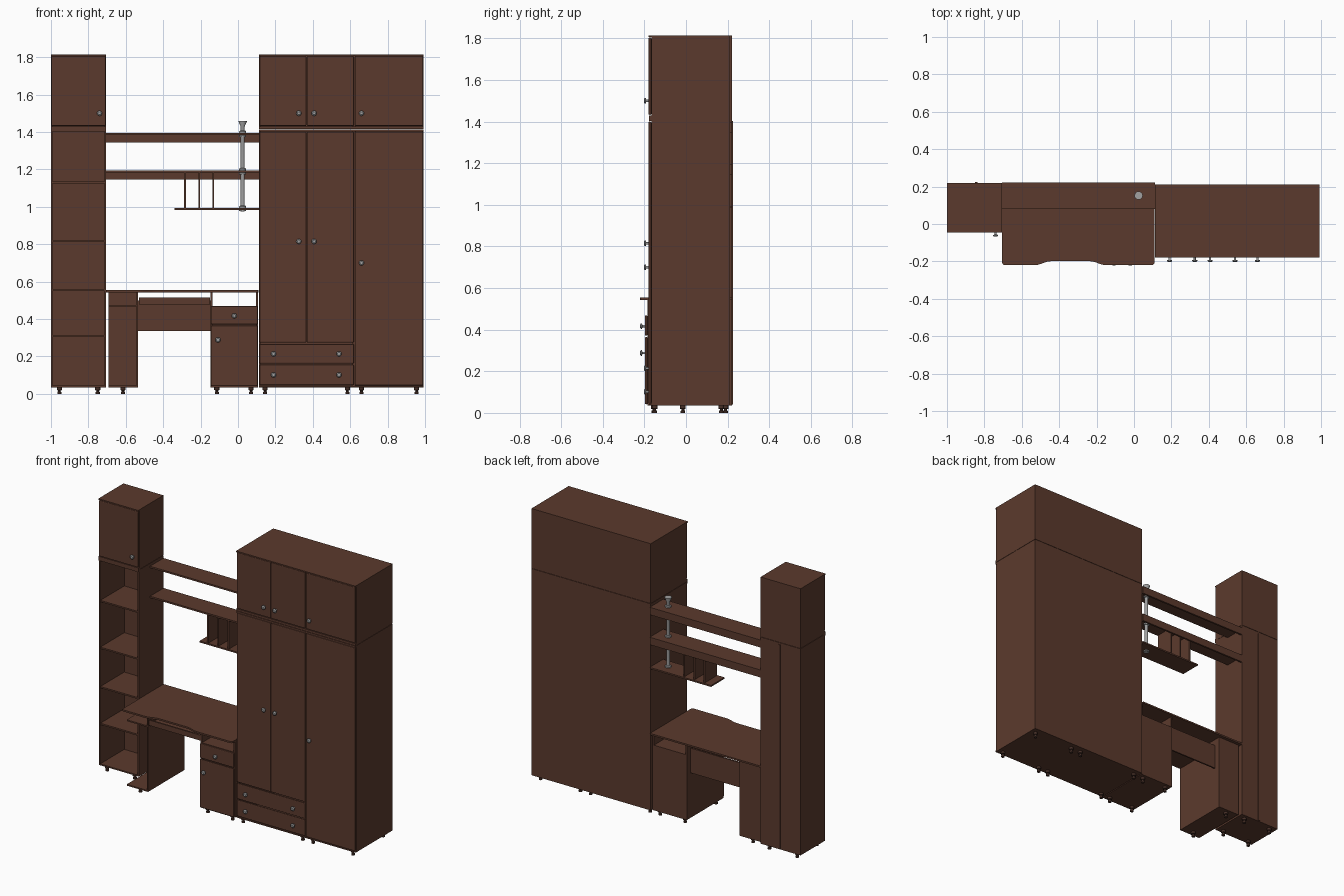
import bpy, bmesh, math

if "Cube" in bpy.data.objects:
    bpy.data.objects.remove(bpy.data.objects["Cube"])

def material(name, rgb):
    m = bpy.data.materials.new(name)
    m.diffuse_color = (*rgb, 1)
    m.use_nodes = True
    m.node_tree.nodes["Principled BSDF"].inputs["Base Color"].default_value = m.diffuse_color
    return m

WOOD = material("walnut brown", (0.105, 0.042, 0.026))
METAL = material("satin metal", (0.36, 0.36, 0.36))
DARK = material("dark brown feet", (0.06, 0.028, 0.02))

def finish(name, bm, mat):
    bmesh.ops.recalc_face_normals(bm, faces=bm.faces)
    me = bpy.data.meshes.new(name)
    bm.to_mesh(me)
    bm.free()
    me.materials.append(mat)
    ob = bpy.data.objects.new(name, me)
    bpy.context.collection.objects.link(ob)
    return ob

def box(name, x0, x1, y0, y1, z0, z1, mat=WOOD, bevel=0):
    bm = bmesh.new()
    bmesh.ops.create_cube(bm, size=1)
    for v in bm.verts:
        v.co = (x1 if v.co.x > 0 else x0, y1 if v.co.y > 0 else y0, z1 if v.co.z > 0 else z0)
    ob = finish(name, bm, mat)
    if bevel:
        b = ob.modifiers.new("bevel", 'BEVEL')
        b.width, b.segments = bevel, 2
    return ob

def lathe(name, loc, profile, mat, n=16, facing_front=False):
    """Turned part from (radius, height) pairs, standing up or pointing to -y."""
    bm = bmesh.new()
    rings = []
    for r, h in profile:
        ring = []
        for i in range(n):
            a = 2 * math.pi * i / n
            p = (r * math.cos(a), r * math.sin(a), h)
            if facing_front:
                p = (p[0], -h, p[1])
            ring.append(bm.verts.new(p))
        rings.append(ring)
    for a, b in zip(rings, rings[1:]):
        for i in range(n):
            bm.faces.new((a[i], a[(i + 1) % n], b[(i + 1) % n], b[i]))
    bm.faces.new(rings[0])
    bm.faces.new(rings[-1])
    ob = finish(name, bm, mat)
    ob.location = loc
    for p in ob.data.polygons:
        p.use_smooth = len(p.vertices) == 4
    ob.data.set_sharp_from_angle(angle=math.radians(35))
    return ob

def knob(x, y, z):
    lathe("knob", (x, y, z), [(.006, 0), (.006, .012), (.014, .013), (.014, .018), (.008, .023)],
          METAL, 14, True)

def foot(x, y):
    lathe("foot", (x, y, 0), [(.011, 0), (.011, .01), (.007, .012), (.007, .018), (.014, .02), (.014, .036)],
          DARK, 14)

def carcass(name, x0, x1, y0, y1, z0, z1, t=.009, sides="LRTBK"):
    """Open-fronted cabinet made from boards."""
    if "L" in sides: box(name + "_left_side", x0, x0 + t, y0, y1, z0, z1)
    if "R" in sides: box(name + "_right_side", x1 - t, x1, y0, y1, z0, z1)
    if "T" in sides: box(name + "_top", x0, x1, y0, y1, z1 - t, z1)
    if "B" in sides: box(name + "_bottom", x0, x1, y0, y1, z0, z0 + t)
    if "K" in sides: box(name + "_back", x0, x1, y1 - .004, y1, z0, z1)

def front(name, x0, x1, y, z0, z1):
    box(name, x0 + .0015, x1 - .0015, y, y + .013, z0 + .0015, z1 - .0015, bevel=.005)

# Wardrobe: two lower modules and two top boxes
for tag, x0, x1 in (("double", .112, .622), ("single", .622, .993)):
    carcass(tag + "_wardrobe", x0, x1, -.166, .212, .035, 1.414)
    carcass(tag + "_top_box", x0, x1, -.166, .212, 1.416, 1.815)
    box(tag + "_lower_band", x0, x1, -.178, -.16, 1.402, 1.414)
    box(tag + "_upper_band", x0, x1, -.178, -.16, 1.416, 1.43)
    box(tag + "_cornice", x0, x1, -.18, -.16, 1.807, 1.815)
    box(tag + "_plinth", x0, x1, -.178, -.16, .035, .043)
for i, (x0, x1) in enumerate(((.114, .367), (.367, .621), (.623, .991))):
    front("top_box_door", x0, x1, -.18, 1.431, 1.807)
    front("wardrobe_door", x0, x1, -.18, .272 if i < 2 else .043, 1.402)
for z0, z1 in ((.045, .157), (.16, .268)):
    front("wardrobe_drawer", .114, .621, -.18, z0, z1)
    for x in (.19, .54):
        knob(x, -.18, (z0 + z1) / 2)
for x in (.325, .407, .66):
    knob(x, -.18, 1.5)
    knob(x, -.18, .70 if x > .6 else .815)
for x in (.145, .585, .66, .955):
    foot(x, -.15)
    foot(x, .17)

# Tall open bookcase with a closed top box
carcass("bookcase", -1, -.705, -.038, .22, .035, 1.414)
carcass("bookcase_top_box", -1, -.705, -.032, .22, 1.416, 1.815)
box("bookcase_band", -1, -.705, -.043, -.02, 1.402, 1.43)
box("bookcase_cornice", -1, -.705, -.045, -.02, 1.807, 1.815)
front("bookcase_door", -.999, -.706, -.045, 1.431, 1.807)
knob(-.74, -.045, 1.5)
for z in (.31, .555, .818, 1.13):
    box("bookcase_shelf", -.992, -.713, -.036, .217, z - .005, z + .005)
box("back_seam_strip", -.851, -.838, .212, .225, .04, 1.402)
for x in (-.955, -.75):
    foot(x, -.015)
    foot(x, .19)

# Desk top with a shallow scooped front edge
def scoop(x):
    def step(a, b):
        t = min(1, max(0, (x - a) / (b - a)))
        return t * t * (3 - 2 * t)
    return -.22 + .021 * step(-.53, -.445) * (1 - step(-.235, -.15))

outline = [(.11, .222), (-.705, .222)]
r = .015
outline += [(-.705 + r - r * math.cos(a), -.22 + r - r * math.sin(a)) for a in (0, .5, 1.05, 1.57)]
outline += [(-.53 + .38 * i / 36, scoop(-.53 + .38 * i / 36)) for i in range(37)]
outline += [(.11 - r + r * math.cos(a), -.22 + r - r * math.sin(a)) for a in (1.57, 1.05, .5, 0)]
bm = bmesh.new()
face = bm.faces.new([bm.verts.new((x, y, .543)) for x, y in outline])
ext = bmesh.ops.extrude_face_region(bm, geom=[face])
for g in ext["geom"]:
    if isinstance(g, bmesh.types.BMVert):
        g.co.z = .554
finish("desk_top", bm, WOOD)

# Left desk support, open towards the front and the bookcase
box("support_side", -.544, -.535, -.185, .2, .035, .543)
box("support_back", -.692, -.54, .19, .2, .035, .543)
box("support_base", -.692, -.535, -.185, .2, .035, .044)
box("support_shelf", -.692, -.535, -.185, .2, .466, .475)
foot(-.615, -.15)
foot(-.615, .17)

# Right desk pedestal with drawer and door, open niche above
carcass("pedestal", -.146, .106, -.185, .2, .035, .47)
for x in (-.146, .097):
    box("pedestal_riser", x, x + .009, -.185, .2, .47, .543)
front("pedestal_drawer", -.146, .106, -.198, .37, .47)
front("pedestal_door", -.146, .106, -.198, .04, .366)
knob(-.02, -.198, .417)
knob(-.107, -.198, .288)
for x in (-.113, .07):
    foot(x, -.155)
    foot(x, .17)

# Modesty panel and keyboard tray
box("modesty_panel", -.535, -.146, .15, .16, .335, .5)
box("keyboard_tray", -.53, -.15, -.17, .09, .478, .487)
box("keyboard_tray_front", -.53, -.15, -.18, -.17, .478, .514)

# Wall shelves with rear rails
for z in (1.395, 1.195):
    box("wall_shelf", -.705, .112, .08, .222, z - .011, z)
    box("wall_shelf_rail", -.705, .112, .21, .222, z - .05, z - .011)
box("hanging_shelf", -.34, .112, .08, .222, .984, .994)
for x in (-.283, -.207, -.132):
    box("hanging_divider", x - .005, x + .005, .085, .21, .994, 1.184)

# Metal pole through the shelves with collars and a flared cap
lathe("pole", (.025, .152, 0), [(.011, .975), (.011, 1.43), (.022, 1.455), (.022, 1.46)], METAL, 20)
for z in (.977, .994, 1.172, 1.195, 1.372, 1.395):
    lathe("pole_collar", (.025, .152, z), [(.019, 0), (.019, .008), (.014, .012)], METAL, 20)
